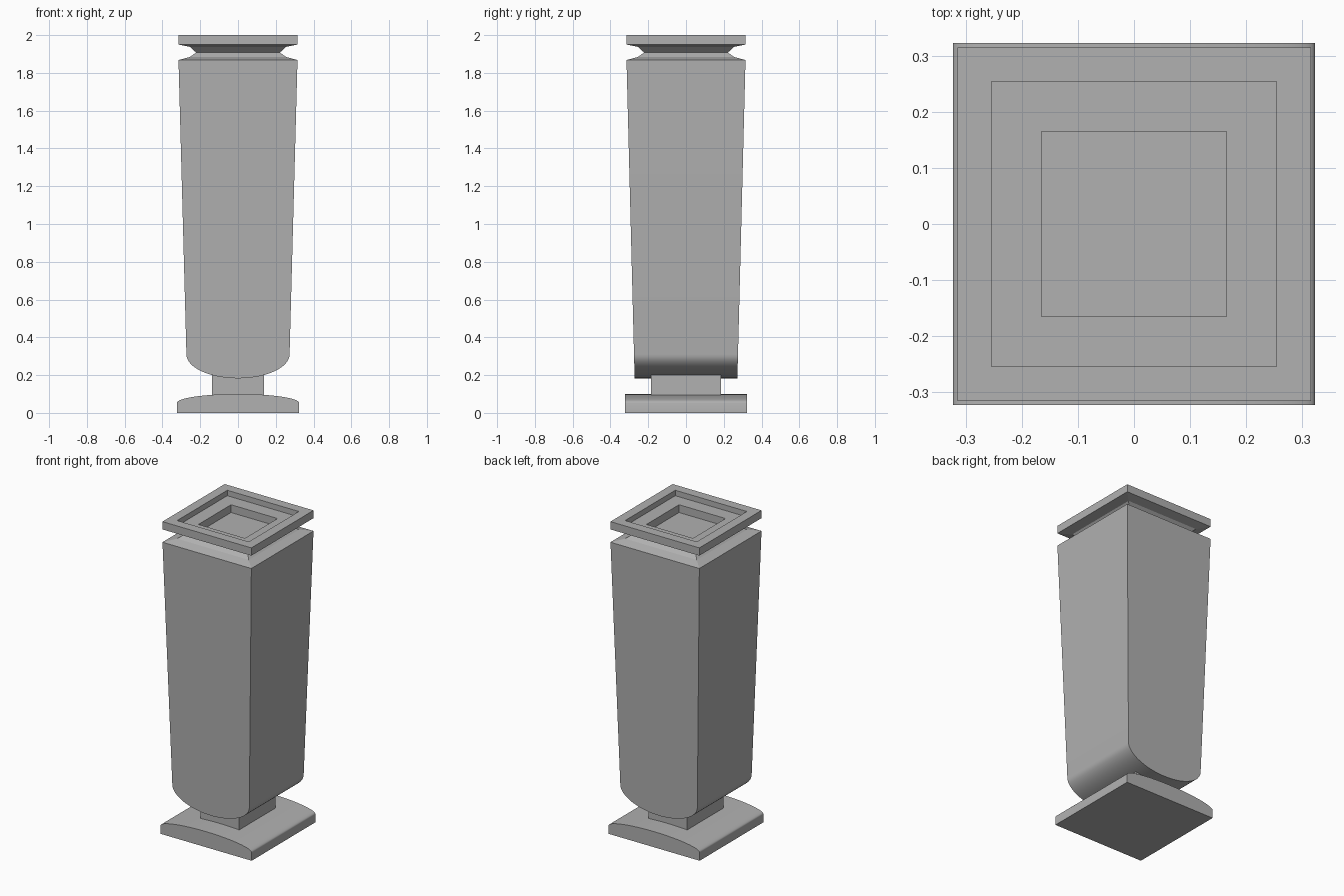
import bpy, bmesh
from math import sin, cos, pi, radians

if "Cube" in bpy.data.objects:
    bpy.data.objects.remove(bpy.data.objects["Cube"])

# Mid-dark grey shared by every part
grey = bpy.data.materials.new("dark_grey")
grey.diffuse_color = (0.44, 0.44, 0.44, 1)
grey.use_nodes = True
grey.node_tree.nodes["Principled BSDF"].inputs["Base Color"].default_value = grey.diffuse_color


def finish(name, bm, smooth):
    bmesh.ops.recalc_face_normals(bm, faces=bm.faces)
    me = bpy.data.meshes.new(name)
    bm.to_mesh(me)
    bm.free()
    me.materials.append(grey)
    ob = bpy.data.objects.new(name, me)
    bpy.context.collection.objects.link(ob)
    if smooth:
        bpy.ops.object.select_all(action='DESELECT')
        ob.select_set(True)
        bpy.context.view_layer.objects.active = ob
        bpy.ops.object.shade_smooth_by_angle(angle=radians(30))
    return ob


def extrude_profile(name, pts, half_depth):
    """Extrude an (x, z) outline along y; half_depth(z) gives the y taper."""
    bm = bmesh.new()
    front = [bm.verts.new((x, -half_depth(z), z)) for x, z in pts]
    back = [bm.verts.new((x, half_depth(z), z)) for x, z in pts]
    bm.faces.new(front)
    bm.faces.new(back)
    n = len(pts)
    for i in range(n):
        j = (i + 1) % n
        bm.faces.new((front[i], front[j], back[j], back[i]))
    return finish(name, bm, True)


def square_loft(name, rings):
    """Stack square rings given as (half width, z), closed at both ends."""
    bm = bmesh.new()
    loops = [[bm.verts.new((sx * r, sy * r, z))
              for sx, sy in ((-1, -1), (1, -1), (1, 1), (-1, 1))] for r, z in rings]
    for a, b in zip(loops, loops[1:]):
        for i in range(4):
            j = (i + 1) % 4
            bm.faces.new((a[i], a[j], b[j], b[i]))
    bm.faces.new(loops[0])
    bm.faces.new(loops[-1])
    return finish(name, bm, False)


def arc(rx, rz, cz, start, end, n=32):
    return [(rx * cos(start + (end - start) * i / n),
             cz + rz * sin(start + (end - start) * i / n)) for i in range(n + 1)]


# Foot with a gently domed top
extrude_profile("foot", [(-0.323, 0), (0.323, 0)] + arc(0.323, 0.047, 0.053, 0, pi),
                lambda z: 0.323)

# Short rectangular stem between foot and body
extrude_profile("stem", [(-0.138, 0.085), (0.138, 0.085), (0.138, 0.205), (-0.138, 0.205)],
                lambda z: 0.185)

# Tapered body with a rounded underside
extrude_profile("body", arc(0.273, 0.127, 0.310, pi, 2 * pi) + [(0.315, 1.868), (-0.315, 1.868)],
                lambda z: 0.272 + 0.043 * (z - 0.183) / 1.685)

# Grooved collar, rim and stepped recess on top
square_loft("rim", [(0.315, 1.868), (0.255, 1.884), (0.222, 1.908), (0.255, 1.938),
                    (0.315, 1.950), (0.315, 2.0), (0.254, 2.0), (0.254, 1.965),
                    (0.165, 1.965), (0.165, 1.915)])
